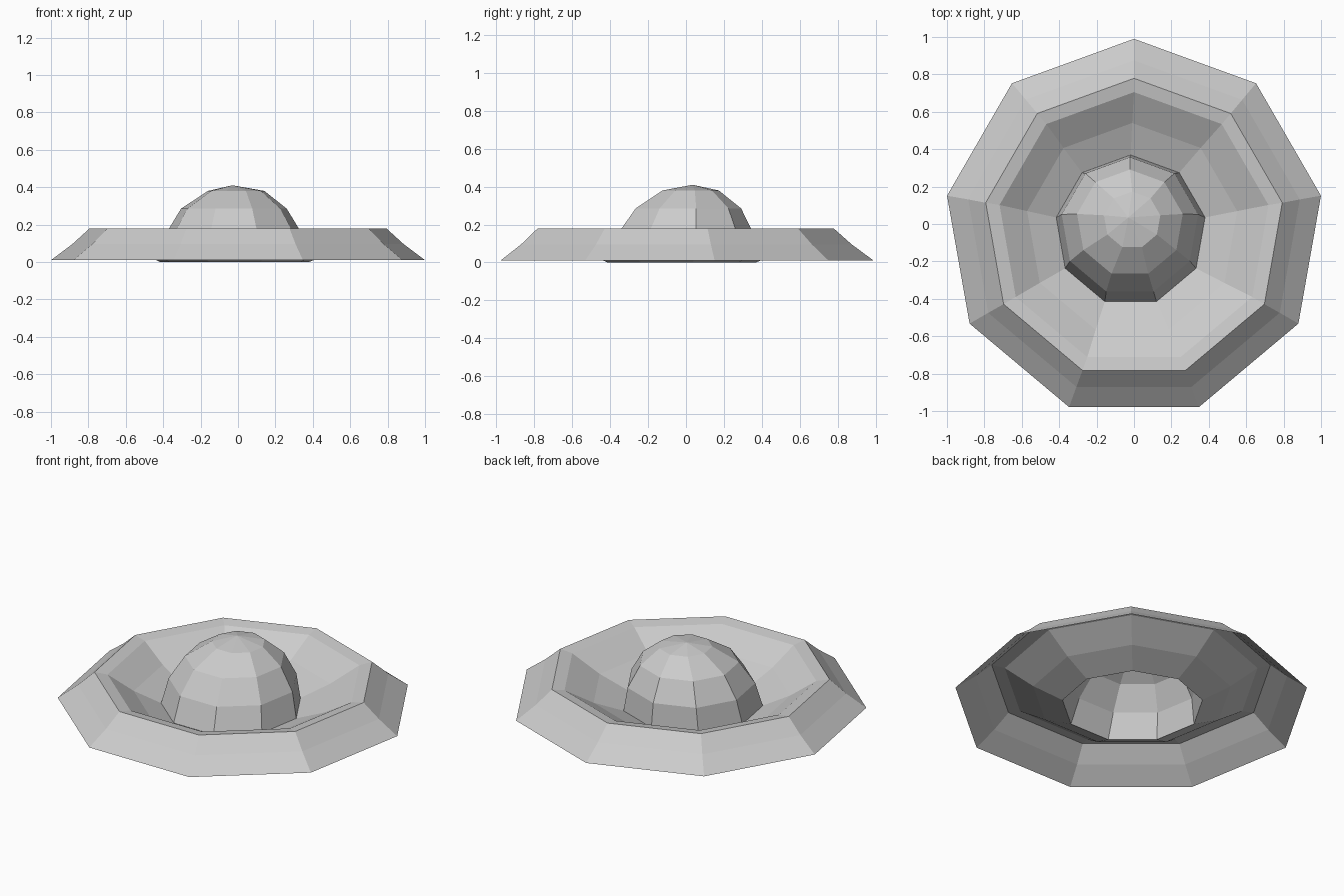
import bpy, bmesh
from math import cos, sin, pi

if "Cube" in bpy.data.objects:
    bpy.data.objects.remove(bpy.data.objects["Cube"])

SIDES = 9


def ring_shell(name, rings, apex=None):
    """Open flat-shaded shell lofted through rings of (radius, z, cx, cy)."""
    bm = bmesh.new()
    loops = []
    for r, z, cx, cy in rings:
        angles = [pi / 2 + 2 * pi * i / SIDES for i in range(SIDES)]
        loops.append([bm.verts.new((cx + r * cos(a), cy + r * sin(a), z)) for a in angles])
    for low, high in zip(loops, loops[1:]):
        for i in range(SIDES):
            j = (i + 1) % SIDES
            bm.faces.new((low[i], low[j], high[j], high[i]))
    if apex:
        tip = bm.verts.new(apex)
        for i in range(SIDES):
            bm.faces.new((loops[-1][i], loops[-1][(i + 1) % SIDES], tip))
    mesh = bpy.data.meshes.new(name)
    bm.to_mesh(mesh)
    bm.free()
    ob = bpy.data.objects.new(name, mesh)
    bpy.context.collection.objects.link(ob)
    return ob


# Raised rim: outer slope, lip, then sunken bowl down to the dome
ring_shell("crater_rim", [
    (1.015, 0.01, 0, -0.025),
    (0.90, 0.095, 0, -0.025),
    (0.805, 0.18, 0, -0.026),
    (0.73, 0.167, 0, -0.025),
    (0.57, 0.07, -0.01, -0.03),
    (0.404, 0.0, -0.018, -0.035),
])

# Slightly leaning hollow dome in the middle
ring_shell("centre_dome", [
    (0.404, 0.0, -0.018, -0.035),
    (0.37, 0.15, -0.022, -0.013),
    (0.287, 0.285, -0.022, 0.004),
    (0.153, 0.38, -0.01, 0.02),
], apex=(-0.03, 0.035, 0.41))
